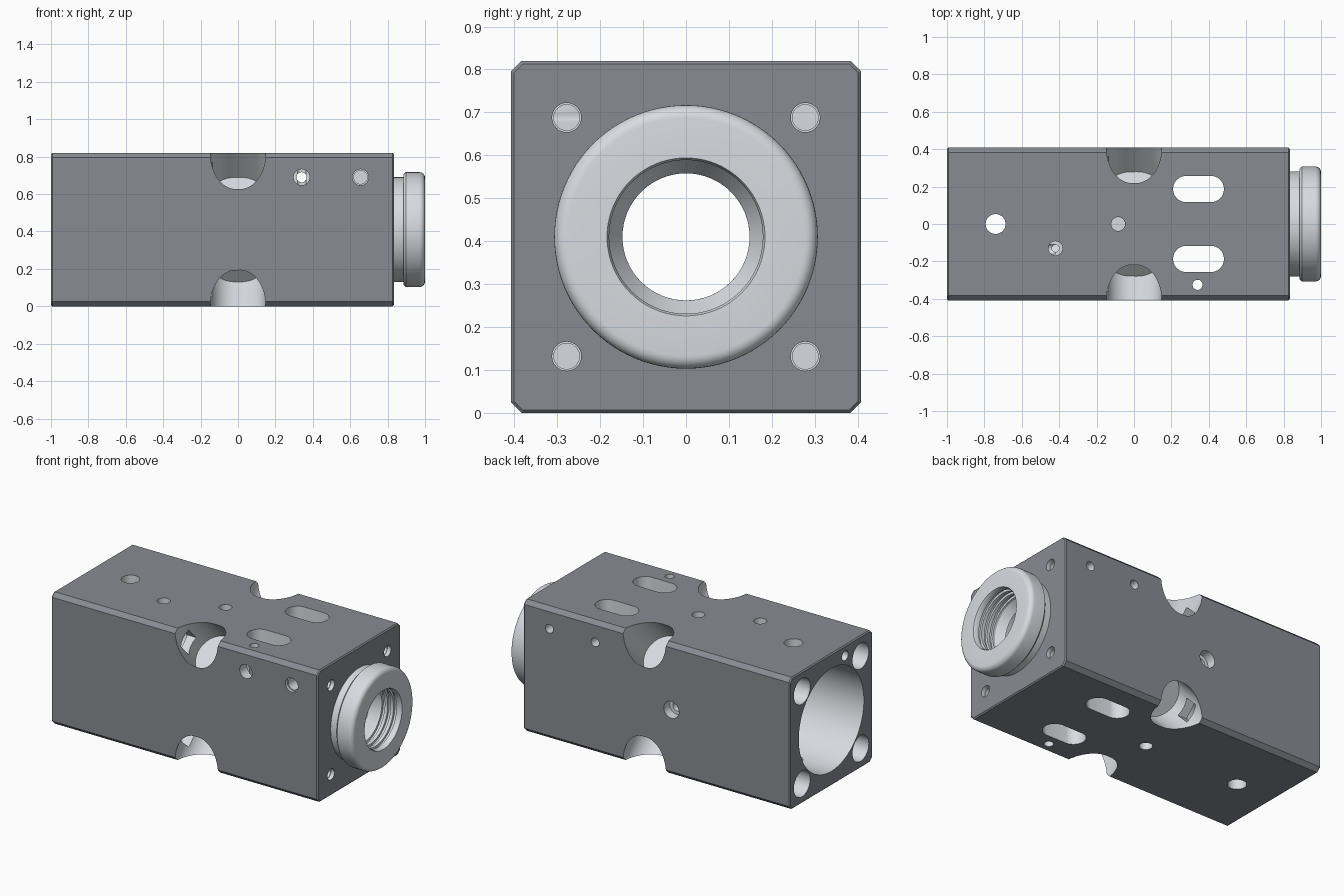
import bpy, bmesh, math
from mathutils import Vector

if "Cube" in bpy.data.objects:
    bpy.data.objects.remove(bpy.data.objects["Cube"])

CZ = 0.41   # height of the bore axis


def material(name, color):
    m = bpy.data.materials.new(name)
    m.diffuse_color = (*color, 1)
    m.use_nodes = True
    m.node_tree.nodes["Principled BSDF"].inputs["Base Color"].default_value = m.diffuse_color
    return m


DARK = material("dark_coating", (0.25, 0.26, 0.29))
BARE = material("bare_metal", (0.69, 0.71, 0.75))


def new_object(name, bm, mat):
    bmesh.ops.recalc_face_normals(bm, faces=bm.faces)
    mesh = bpy.data.meshes.new(name)
    bm.to_mesh(mesh)
    bm.free()
    mesh.materials.append(mat)
    ob = bpy.data.objects.new(name, mesh)
    bpy.context.collection.objects.link(ob)
    return ob


def activate(ob):
    bpy.ops.object.select_all(action='DESELECT')
    ob.select_set(True)
    bpy.context.view_layer.objects.active = ob


def drill(start, end, r, seg=48, stretch=0.0):
    """Subtract a cylinder from the block; stretch turns it into a slot along x."""
    a, b = Vector(start), Vector(end)
    bm = bmesh.new()
    bmesh.ops.create_cone(bm, cap_ends=True, segments=seg, radius1=r, radius2=r,
                          depth=(b - a).length)
    for v in bm.verts:
        v.co.x += math.copysign(stretch, v.co.x)
    rot = Vector((0, 0, 1)).rotation_difference(b - a).to_matrix()
    bmesh.ops.rotate(bm, verts=bm.verts, matrix=rot)
    bmesh.ops.translate(bm, verts=bm.verts, vec=(a + b) / 2)
    cutter = new_object("cutter", bm, BARE)
    cutter.hide_render = True
    mod = block.modifiers.new("cut", 'BOOLEAN')
    mod.operation, mod.solver, mod.object = 'DIFFERENCE', 'EXACT', cutter
    mod.material_mode = 'TRANSFER'   # drilled surfaces stay bare metal
    activate(block)
    bpy.ops.object.modifier_apply(modifier=mod.name)
    bpy.data.objects.remove(cutter)


def lathe(name, profile, seg=96):
    """Revolve a closed (x, radius) profile about the bore axis."""
    bm = bmesh.new()
    rings = []
    for i in range(seg):
        t = 2 * math.pi * i / seg
        rings.append([bm.verts.new((x, r * math.cos(t), CZ + r * math.sin(t)))
                      for x, r in profile])
    n = len(profile)
    for i in range(seg):
        p, q = rings[i], rings[(i + 1) % seg]
        for j in range(n):
            k = (j + 1) % n
            bm.faces.new((p[j], p[k], q[k], q[j]))
    return new_object(name, bm, BARE)


# block with chamfered long edges and lightly broken end edges
H, C = 0.408, 0.025
outline = [(-H + C, -CZ), (H - C, -CZ), (H, -CZ + C), (H, CZ - C),
           (H - C, CZ), (-H + C, CZ), (-H, CZ - C), (-H, -CZ + C)]
bm = bmesh.new()
face = bm.faces.new([bm.verts.new((-1, y, CZ + z)) for y, z in outline])
ext = bmesh.ops.extrude_face_region(bm, geom=[face])
bmesh.ops.translate(bm, vec=(1.834, 0, 0),
                    verts=[g for g in ext['geom'] if isinstance(g, bmesh.types.BMVert)])
bmesh.ops.recalc_face_normals(bm, faces=bm.faces)
rims = [e for e in bm.edges if abs(e.verts[0].co.x - e.verts[1].co.x) < 0.01]
bmesh.ops.bevel(bm, geom=rims, offset=0.007, segments=1, affect='EDGES')
block = new_object("block", bm, DARK)

# main bore: wide from the left end, narrow through to the collar
drill((-1.1, 0, CZ), (-0.17, 0, CZ), 0.32, 96)
drill((-0.3, 0, CZ), (0.7, 0, CZ), 0.148, 64)
drill((0.6, 0, CZ), (0.9, 0, CZ), 0.17, 64)

# four corners: diagonal scoop, bolt pocket with square neck, tapped hole on the right
for sy in (-1, 1):
    for sz in (-1, 1):
        def corner(x, d):
            return (x, sy * d, CZ + sz * d)
        drill(corner(0, 0.60), corner(0, 0.184), 0.135, 64, 0.013)
        drill(corner(-1.1, 0.288), corner(-0.2, 0.288), 0.08)
        drill(corner(-0.25, 0.288), corner(-0.05, 0.288), 0.076, 4)
        drill(corner(0.9, 0.278), corner(0.81, 0.278), 0.034, 32)
        drill(corner(0.9, 0.278), corner(0.62, 0.278), 0.030, 32)

# slots and holes through top and bottom
for sy in (-1, 1):
    drill((0.345, sy * 0.187, -0.1), (0.345, sy * 0.187, 0.95), 0.07, 48, 0.066)
drill((-0.74, 0, -0.1), (-0.74, 0, 0.95), 0.053)
drill((0.34, -0.325, -0.1), (0.34, -0.325, 0.95), 0.027, 32)

# blind dowel holes on top and bottom
drill((-0.085, 0, 0.9), (-0.085, 0, 0.66), 0.037, 32)
drill((-0.085, 0, -0.1), (-0.085, 0, 0.16), 0.037, 32)

# stepped port on top and its feed hole from the left end
drill((-0.42, -0.13, 0.9), (-0.42, -0.13, 0.74), 0.038, 32)
drill((-0.42, -0.13, 0.9), (-0.42, -0.13, 0.6), 0.019, 32)
drill((-1.1, -0.135, 0.757), (-0.42, -0.135, 0.757), 0.03, 32)

# front and back holes: one cross drilling, one blind pair
drill((0.34, -0.5, 0.69), (0.34, 0.5, 0.69), 0.027, 32)
drill((0.34, -0.5, 0.69), (0.34, -0.34, 0.69), 0.043, 32)
drill((0.655, -0.5, 0.69), (0.655, -0.39, 0.69), 0.043, 32)
drill((0.655, -0.5, 0.69), (0.655, -0.22, 0.69), 0.036, 32)
drill((0.655, 0.5, 0.69), (0.655, 0.22, 0.69), 0.027, 32)

# stepped port on the back face
drill((-0.185, 0.5, CZ), (-0.185, 0.35, CZ), 0.052, 32)
drill((-0.185, 0.5, CZ), (-0.185, 0.2, CZ), 0.03, 32)

# collar: neck, rounded flange, undercut grooves and tapered throat inside
F, R = 0.03, 0.307
arc = [math.radians(15 * i) for i in range(7)]
profile = [(0.80, 0.17), (0.834, 0.17), (0.834, 0.28), (0.885, 0.28),
           (0.885, R - 0.012), (0.897, R)]
profile += [(1 - F + F * math.sin(a), R - F + F * math.cos(a)) for a in arc]
profile += [(1.0, 0.184), (0.99, 0.179)]
for x in (0.965, 0.925, 0.885):
    profile += [(x, 0.179), (x, 0.193), (x - 0.02, 0.193), (x - 0.02, 0.179)]
profile += [(0.85, 0.179), (0.80, 0.148)]
collar = lathe("collar", profile)

for ob in (block, collar):
    activate(ob)
    bpy.ops.object.shade_smooth_by_angle(angle=math.radians(30))
